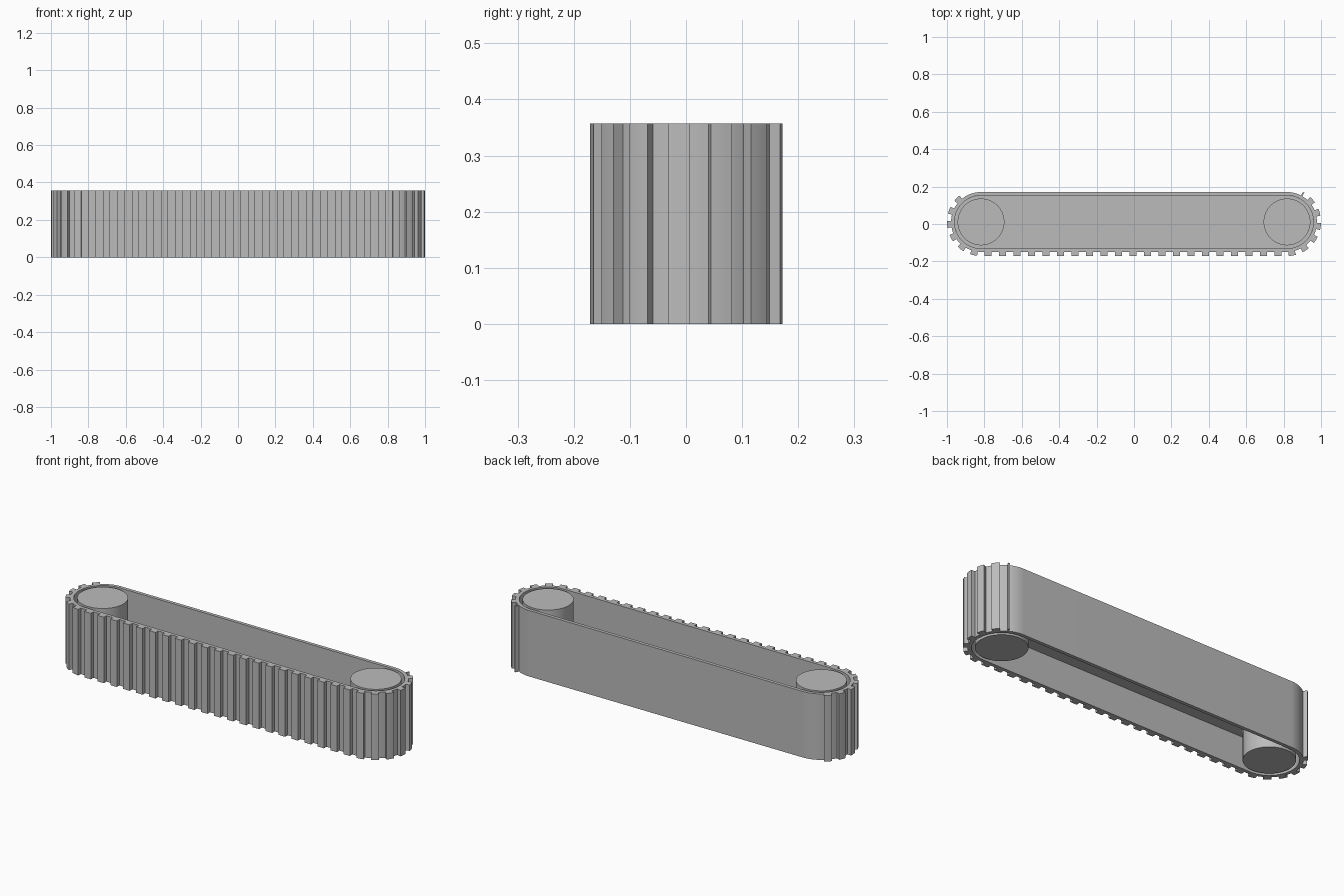
import bpy, bmesh, math

if "Cube" in bpy.data.objects:
    bpy.data.objects.remove(bpy.data.objects["Cube"], do_unlink=True)

HEIGHT = 0.357
CX, CY = 0.818, 0.011            # roller centres
INNER, OUTER, TOOTH = 0.1415, 0.16, 0.182
ARC, SPAN = math.pi * TOOTH, 2 * CX

grey = bpy.data.materials.new("belt_grey")
grey.use_nodes = True
colour = (0.5, 0.5, 0.5, 1)
grey.diffuse_color = colour
grey.node_tree.nodes["Principled BSDF"].inputs["Base Color"].default_value = colour


def track(s, r):
    """Point at distance s along the loop, offset r from its centre line."""
    if s < ARC:                                   # right end
        a = math.pi / 2 - s / TOOTH
        return CX + r * math.cos(a), CY + r * math.sin(a)
    s -= ARC
    if s < SPAN:                                  # front run
        return CX - s, CY - r
    a = -math.pi / 2 - (s - SPAN) / TOOTH         # left end
    return -CX + r * math.cos(a), CY + r * math.sin(a)


def finish(bm, name):
    bmesh.ops.remove_doubles(bm, verts=bm.verts, dist=1e-5)
    bmesh.ops.recalc_face_normals(bm, faces=bm.faces)
    mesh = bpy.data.meshes.new(name)
    bm.to_mesh(mesh)
    bm.free()
    mesh.materials.append(grey)
    obj = bpy.data.objects.new(name, mesh)
    bpy.context.collection.objects.link(obj)
    bpy.ops.object.select_all(action="DESELECT")
    obj.select_set(True)
    bpy.context.view_layer.objects.active = obj
    bpy.ops.object.shade_smooth_by_angle(angle=math.radians(20))


def prism(name, outline, z0, z1):
    bm = bmesh.new()
    face = bm.faces.new([bm.verts.new((x, y, z0)) for x, y in outline])
    top = bmesh.ops.extrude_face_region(bm, geom=[face])["geom"]
    for v in top:
        if isinstance(v, bmesh.types.BMVert):
            v.co.z = z1
    finish(bm, name)


# Stations along the belt: smooth base with raised teeth on the front and ends
def steps(a, b, r, size=0.012):
    n = max(1, round((b - a) / size))
    return [(a + (b - a) * i / n, r) for i in range(n + 1)]


PITCH, WIDTH, FIRST, COUNT = 0.0775, 0.0388, 0.0972, 34
total = 2 * ARC + SPAN
stations, s = [], 0.0
for k in range(COUNT):
    end = FIRST + k * PITCH
    start = max(end - WIDTH, 0.0889)
    stations += steps(s, start, OUTER) + steps(start, end, TOOTH)
    s = end
stations += steps(s, total, OUTER)

# Belt: closed ring with matching inner and outer loops
bm = bmesh.new()
rings = []
for s, r in stations:
    (ox, oy), (ix, iy) = track(s, r), track(s, INNER)
    rings.append([bm.verts.new(p) for p in (
        (ox, oy, 0), (ox, oy, HEIGHT), (ix, iy, HEIGHT), (ix, iy, 0))])
for a, b in zip(rings, rings[1:] + rings[:1]):
    for i in range(4):
        j = (i + 1) % 4
        bm.faces.new((a[i], a[j], b[j], b[i]))
finish(bm, "toothed_belt")

# Thin web joining the belt at mid height
loop = [track(ARC * i / 32, INNER) for i in range(33)]
loop += [(-x, y) for x, y in reversed(loop)]
prism("middle_web", loop, 0.17, 0.19)

# Rollers at both ends
for side, x in (("left", CX), ("right", -CX)):
    circle = [(x + 0.125 * math.cos(math.tau * i / 64),
               CY + 0.125 * math.sin(math.tau * i / 64)) for i in range(64)]
    prism(side + "_roller", circle, 0, HEIGHT)
